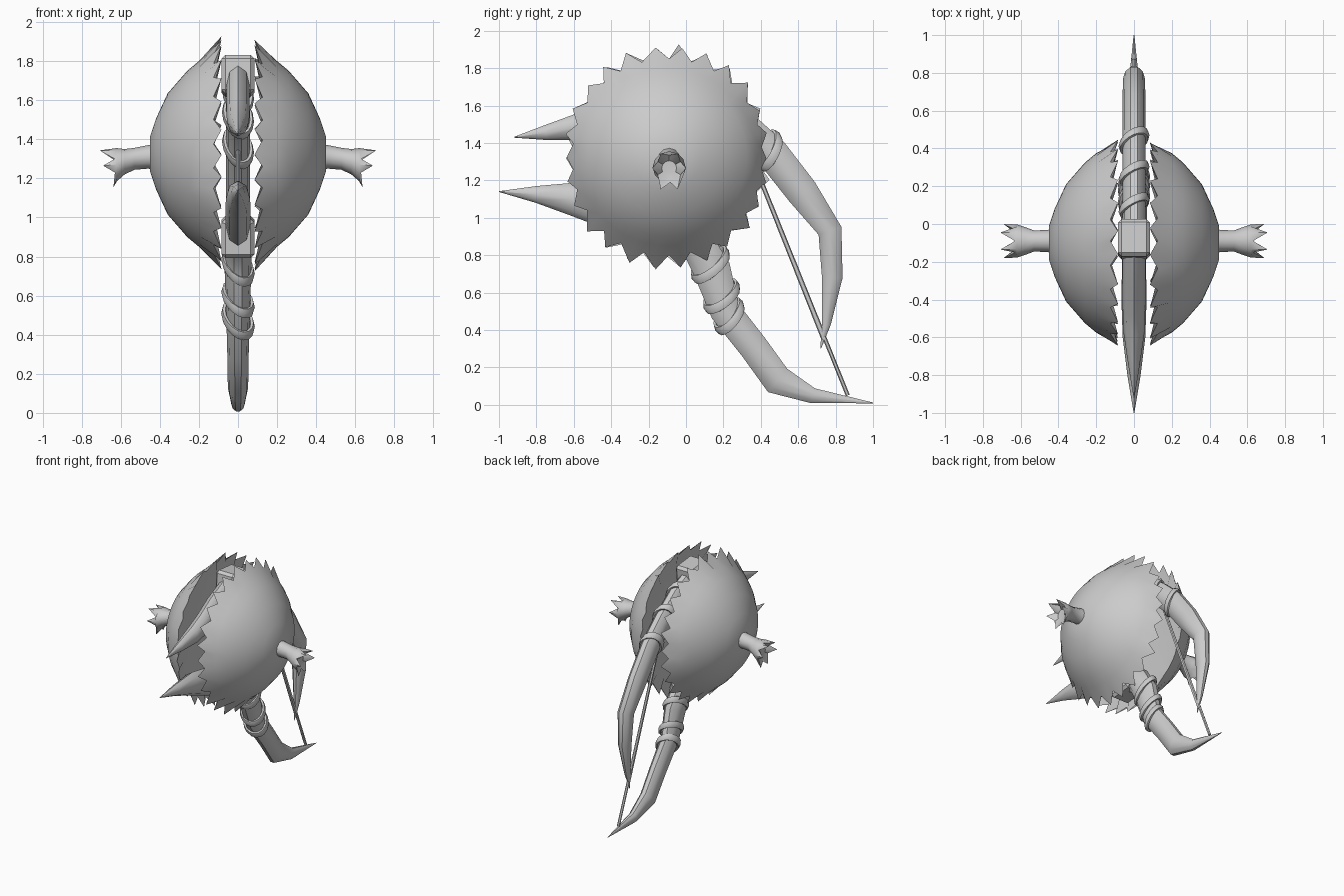
import bpy, bmesh, math, random
from mathutils import Vector

if "Cube" in bpy.data.objects:
    bpy.data.objects.remove(bpy.data.objects["Cube"])
random.seed(4)

mat = bpy.data.materials.new("plain grey")
mat.diffuse_color = (0.6, 0.6, 0.6, 1)
mat.use_nodes = True
mat.node_tree.nodes["Principled BSDF"].inputs["Base Color"].default_value = mat.diffuse_color
CY, CZ = -0.1, 1.325          # centre of the two shells


def finish(name, bm, angle=40):
    bmesh.ops.recalc_face_normals(bm, faces=bm.faces)
    me = bpy.data.meshes.new(name)
    bm.to_mesh(me)
    bm.free()
    ob = bpy.data.objects.new(name, me)
    bpy.context.collection.objects.link(ob)
    me.materials.append(mat)
    bpy.ops.object.select_all(action='DESELECT')
    bpy.context.view_layer.objects.active = ob
    ob.select_set(True)
    bpy.ops.object.shade_smooth_by_angle(angle=math.radians(angle))
    return ob


def skin(bm, rings, close=False):
    """Join equal-length vertex rings, then cap the ends."""
    n = len(rings[0])
    pairs = list(zip(rings, rings[1:]))
    if close:
        pairs.append((rings[-1], rings[0]))
    for a, b in pairs:
        for i in range(n):
            j = (i + 1) % n
            bm.faces.new((a[i], a[j], b[j], b[i]))
    if not close:
        bm.faces.new(rings[0][::-1])
        bm.faces.new(rings[-1])


def limb(name, pts, sides=10, angle=40):
    """Tube in the x = 0 plane; each point is (y, z, half width in x, half depth)."""
    bm = bmesh.new()
    rings = []
    for k, (y, z, rx, rd) in enumerate(pts):
        a, b = pts[max(k - 1, 0)], pts[min(k + 1, len(pts) - 1)]
        t = Vector((0, b[0] - a[0], b[1] - a[1])).normalized()
        nrm = Vector((0, -t.z, t.y))
        rings.append([bm.verts.new(Vector((0, y, z)) + Vector((rx * math.cos(q), 0, 0))
                                   + nrm * rd * math.sin(q))
                      for q in (2 * math.pi * i / sides for i in range(sides))])
    skin(bm, rings)
    return finish(name, bm, angle)


def wrap(name, y, z, ty, tz, rx, rd, lean):
    """Slanted band wound round a limb whose direction is (ty, tz)."""
    bm = bmesh.new()
    t = Vector((0, ty, tz)).normalized()
    nrm = Vector((0, -t.z, t.y))
    rings = []
    for i in range(16):
        q = 2 * math.pi * i / 16
        out = Vector((rx * math.cos(q), 0, 0)) + nrm * rd * math.sin(q)
        c = Vector((0, y, z)) + out + t * lean * math.cos(q + 0.6)
        o = out.normalized()
        rings.append([bm.verts.new(c + o * 0.014 * math.cos(p) + t * 0.028 * math.sin(p))
                      for p in (2 * math.pi * m / 6 for m in range(6))])
    skin(bm, rings, close=True)
    finish(name, bm, 60)


def shell(name, s):
    """Domed half with a toothed rim and a recessed inner wall."""
    teeth = 26
    n = teeth * 2
    jit = [random.uniform(-0.02, 0.02) for _ in range(n)]
    bm = bmesh.new()

    def ring(x, r):
        return [bm.verts.new((s * x, CY + r * math.cos(2 * math.pi * i / n),
                              CZ + r * math.sin(2 * math.pi * i / n))) for i in range(n)]
    rim = []
    for i in range(n):
        q = 2 * math.pi * i / n + jit[i] * 1.2
        tip = i % 2 == 0
        r = 0.535 + 0.06 * abs(math.sin(q)) + jit[i] * 0.6 if tip else 0.505 + 0.02 * abs(math.sin(q))
        x = 0.085 if tip else 0.125
        rim.append(bm.verts.new((s * x, CY + r * math.cos(q), CZ + r * math.sin(q))))
    skin(bm, [ring(0.12, 0.1), ring(0.12, 0.44), rim, ring(0.2, 0.475), ring(0.26, 0.425),
              ring(0.36, 0.31), ring(0.42, 0.18), ring(0.45, 0.09)])
    finish(name, bm, 45)


def hand(name, s):
    """Short arm that flares into a cupped paw with pointed fingers."""
    n = 12
    bm = bmesh.new()
    rings = []
    for x, z, ry, rz in [(0.40, 1.31, .07, .07), (0.46, 1.31, .058, .06), (0.53, 1.30, .056, .056),
                         (0.58, 1.285, .075, .065), (0.62, 1.27, .088, .085)]:
        rings.append([bm.verts.new((s * x, -0.09 + ry * math.cos(2 * math.pi * i / n),
                                    z + rz * math.sin(2 * math.pi * i / n))) for i in range(n)])
    ends = []
    for i in range(n):
        q = 2 * math.pi * i / n
        tip = i % 2 == 0
        r, x = (0.09, 0.69 + 0.02 * math.sin(q)) if tip else (0.07, 0.63)
        # lower fingers hang down
        drop = 0.035 if tip and math.sin(q) < -0.5 else 0
        ends.append(bm.verts.new((s * (x - drop), -0.09 + r * math.cos(q),
                                  1.265 + r * math.sin(q) - drop)))
    palm = [bm.verts.new((s * 0.62, -0.09 + .04 * math.cos(2 * math.pi * i / n),
                          1.265 + .04 * math.sin(2 * math.pi * i / n))) for i in range(n)]
    skin(bm, rings + [ends, palm])
    finish(name, bm)


def block(name, z, tilt):
    """Bevelled joint between a horn and a limb."""
    bm = bmesh.new()
    bmesh.ops.create_cube(bm, size=1)
    for v in bm.verts:
        v.co = (v.co.x * 0.17, v.co.y * 0.2, v.co.z * 0.2)
    bmesh.ops.bevel(bm, geom=bm.edges[:], offset=0.02, segments=1, affect='EDGES')
    ob = finish(name, bm, 20)
    ob.location = (0, -0.08, z)
    ob.rotation_euler.x = tilt


def string(name, a, b, r=0.011):
    a, b = Vector(a), Vector(b)
    bm = bmesh.new()
    bmesh.ops.create_cone(bm, cap_ends=True, segments=6, radius1=r, radius2=r, depth=(b - a).length)
    ob = finish(name, bm)
    ob.location = (a + b) / 2
    ob.rotation_euler = (b - a).to_track_quat('Z', 'Y').to_euler()


# shells and hands
for side, s in (("right", 1), ("left", -1)):
    shell(side + "_shell", s)
    hand(side + "_hand", s)

# joints at the roots of the limbs
block("upper_joint", 1.725, -0.1)
block("lower_joint", 0.90, 0.1)

# front horns
limb("upper_horn", [(-.08, 1.72, .06, .09), (-.3, 1.62, .06, .09), (-.45, 1.53, .06, .085),
                    (-.58, 1.485, .055, .07), (-.75, 1.455, .03, .04), (-.92, 1.43, .002, .002)], 8, 50)
limb("lower_horn", [(-.08, .92, .06, .09), (-.3, 1.0, .065, .1), (-.45, 1.06, .065, .105),
                    (-.6, 1.10, .06, .09), (-.8, 1.125, .035, .045), (-1.0, 1.14, .002, .002)], 8, 50)

# swept-back limbs
limb("upper_limb", [(-.08, 1.72, .06, .08), (.12, 1.62, .062, .09), (.3, 1.49, .062, .09),
                    (.46, 1.345, .062, .092), (.62, 1.14, .062, .09), (.77, .93, .058, .068),
                    (.782, .68, .045, .058), (.75, .43, .02, .025), (.72, .3, .002, .002)])
limb("lower_limb", [(-.08, .92, .07, .08), (.06, .86, .07, .1), (.14, .72, .068, .105),
                    (.21, .5, .06, .085), (.36, .31, .055, .082), (.49, .13, .052, .085),
                    (.68, .048, .035, .043), (1.0, .01, .002, .002)])

# wrapped bands
for i, (y, z, ty, tz) in enumerate([(.1, 1.63, .18, -.12), (.27, 1.515, .18, -.13), (.44, 1.36, .16, -.16)]):
    wrap(f"upper_wrap_{i + 1}", y, z, ty, tz, .068, .095, .05)
for i, (y, z, ty, tz, r) in enumerate([(.13, .75, .09, -.2, .108), (.19, .58, .07, -.2, .098),
                                       (.23, .475, .1, -.16, .09)]):
    wrap(f"lower_wrap_{i + 1}", y, z, ty, tz, .072, r, .05)

# drawn string from both tips
string("lower_string", (0, .865, .05), (0, .30, 1.45))
string("upper_string", (0, .735, .35), (0, .30, 1.45))
